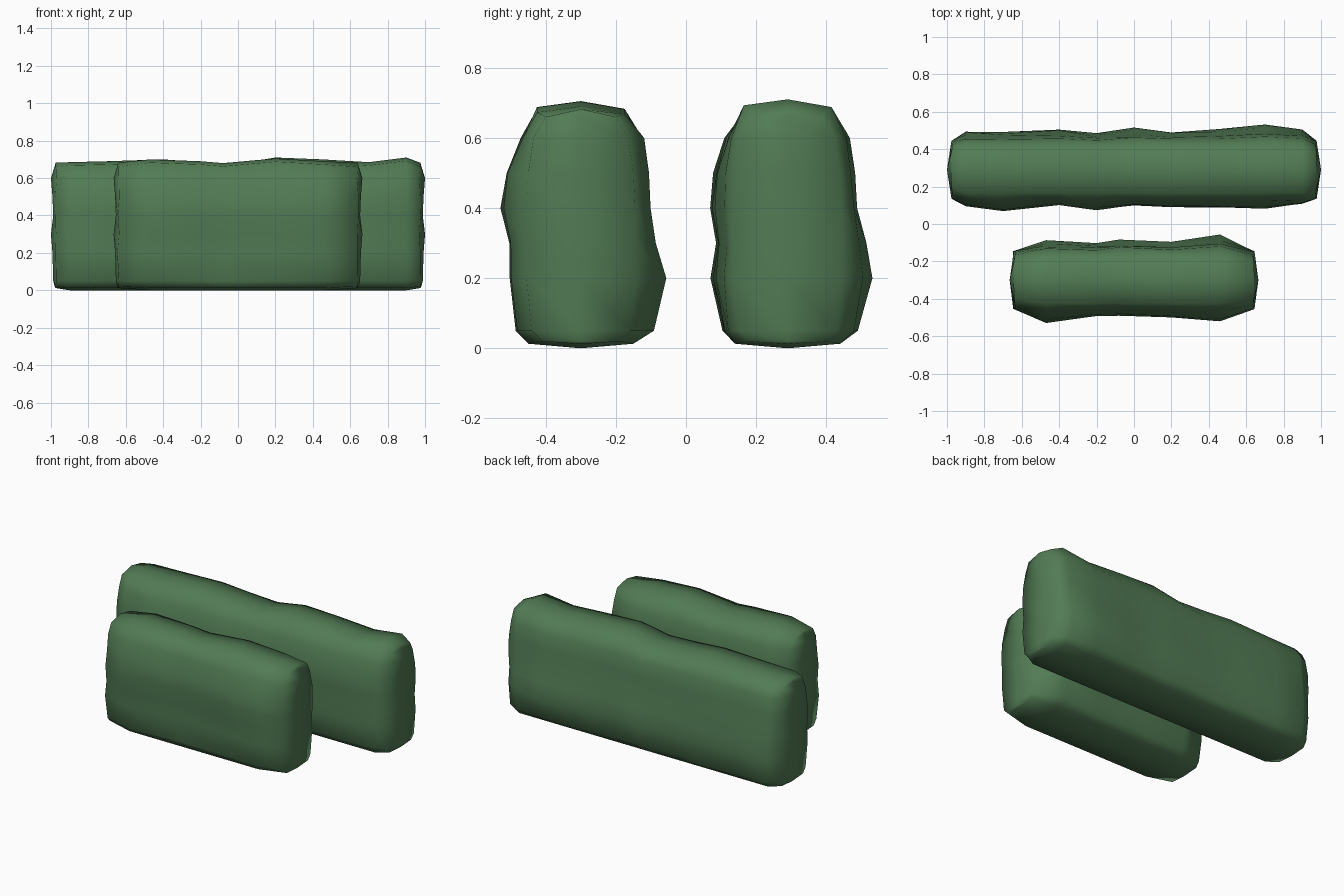
import bpy, bmesh, random

if "Cube" in bpy.data.objects:
    bpy.data.objects.remove(bpy.data.objects["Cube"])

LEVELS = [0.05, 0.2, 0.3, 0.4, 0.5, 0.6]

mat = bpy.data.materials.new("leaf_green")
mat.diffuse_color = (0.085, 0.2, 0.09, 1)
mat.use_nodes = True
mat.node_tree.nodes["Principled BSDF"].inputs["Base Color"].default_value = mat.diffuse_color


def hedge(name, cy, half, stations, front_prof, back_prof, seed):
    """Lofted hedge: stations are (x, front depth, back depth, top height)."""
    rnd = random.Random(seed)
    fmax, bmax = max(front_prof), max(back_prof)
    bm = bmesh.new()

    def depth(p, s, m):
        return 0.5 * (min(p, s) + p + s - m) - rnd.uniform(0, 0.008)

    def ring(x, fr, bk, top):
        pts = [(x, 0, 0.0), (x, 0.15, 0.013)]
        pts += [(x, depth(p, bk, bmax), z) for z, p in zip(LEVELS, back_prof)]
        pts += [(x, 0.125, top - 0.022), (x, 0, top), (x, -0.125, top - 0.017)]
        pts += [(x, -depth(p, fr, fmax), z)
                for z, p in reversed(list(zip(LEVELS, front_prof)))]
        return pts + [(x, -0.15, 0.013)]

    def end_ring(side):
        x = side * (half - 0.025)
        zs = [0.05, 0.2, 0.3, 0.4, 0.5, 0.6]
        ys = [0.14, 0.155, 0.155, 0.155, 0.15, 0.135]
        wob = [rnd.uniform(-0.006, 0.006) for _ in zs]
        up = [(x + side * w, y, z) for w, y, z in zip(wob, ys, zs)]
        down = [(a, -b, c) for a, b, c in reversed(up)]
        return ([(x, 0, 0.012), (x, 0.11, 0.02)] + up
                + [(x, 0.1, 0.66), (x, 0, 0.682), (x, -0.1, 0.66)]
                + down + [(x, -0.11, 0.02)])

    def cap_column(side):
        # centre line of the bulging end
        ins = [0.012, 0.008, 0.0, 0.012, 0.008, 0.0]
        col = [(side * (half - i), 0, z) for i, z in zip(ins, LEVELS)]
        lo, hi = (side * (half - 0.02), 0, 0.02), (side * (half - 0.02), 0, 0.665)
        return [lo, lo] + col + [hi, hi, hi] + col[::-1] + [lo]

    rings = [cap_column(-1), end_ring(-1)]
    rings += [ring(*s) for s in stations]
    rings += [end_ring(1), cap_column(1)]
    vs = [[bm.verts.new((x, y + cy, z)) for x, y, z in r] for r in rings]
    n = len(vs[0])
    for a, b in zip(vs, vs[1:]):
        for i in range(n):
            j = (i + 1) % n
            bm.faces.new((a[i], a[j], b[j], b[i]))
    bmesh.ops.remove_doubles(bm, verts=bm.verts, dist=0.0005)
    bmesh.ops.recalc_face_normals(bm, faces=bm.faces)
    for f in bm.faces:
        f.smooth = True
    me = bpy.data.meshes.new(name)
    bm.to_mesh(me)
    bm.free()
    me.materials.append(mat)
    ob = bpy.data.objects.new(name, me)
    bpy.context.collection.objects.link(ob)


# Long hedge at the back
hedge("back_hedge", 0.29, 1.0,
      [(-0.9, 0.2, 0.21, 0.685), (-0.7, 0.228, 0.208, 0.69),
       (-0.4, 0.19, 0.222, 0.70), (-0.2, 0.222, 0.198, 0.685),
       (0, 0.195, 0.227, 0.676), (0.2, 0.207, 0.207, 0.71),
       (0.45, 0.205, 0.22, 0.70), (0.7, 0.212, 0.243, 0.685),
       (0.9, 0.188, 0.22, 0.71)],
      [0.195, 0.228, 0.21, 0.232, 0.215, 0.185],
      [0.205, 0.243, 0.225, 0.205, 0.195, 0.185], 3)

# Short hedge in front
hedge("front_hedge", -0.3, 0.665,
      [(-0.47, 0.23, 0.215, 0.70), (-0.2, 0.195, 0.205, 0.69),
       (-0.08, 0.192, 0.222, 0.68), (0.2, 0.205, 0.207, 0.705),
       (0.46, 0.222, 0.245, 0.69)],
      [0.19, 0.205, 0.208, 0.234, 0.22, 0.175],
      [0.21, 0.245, 0.218, 0.203, 0.195, 0.188], 8)
